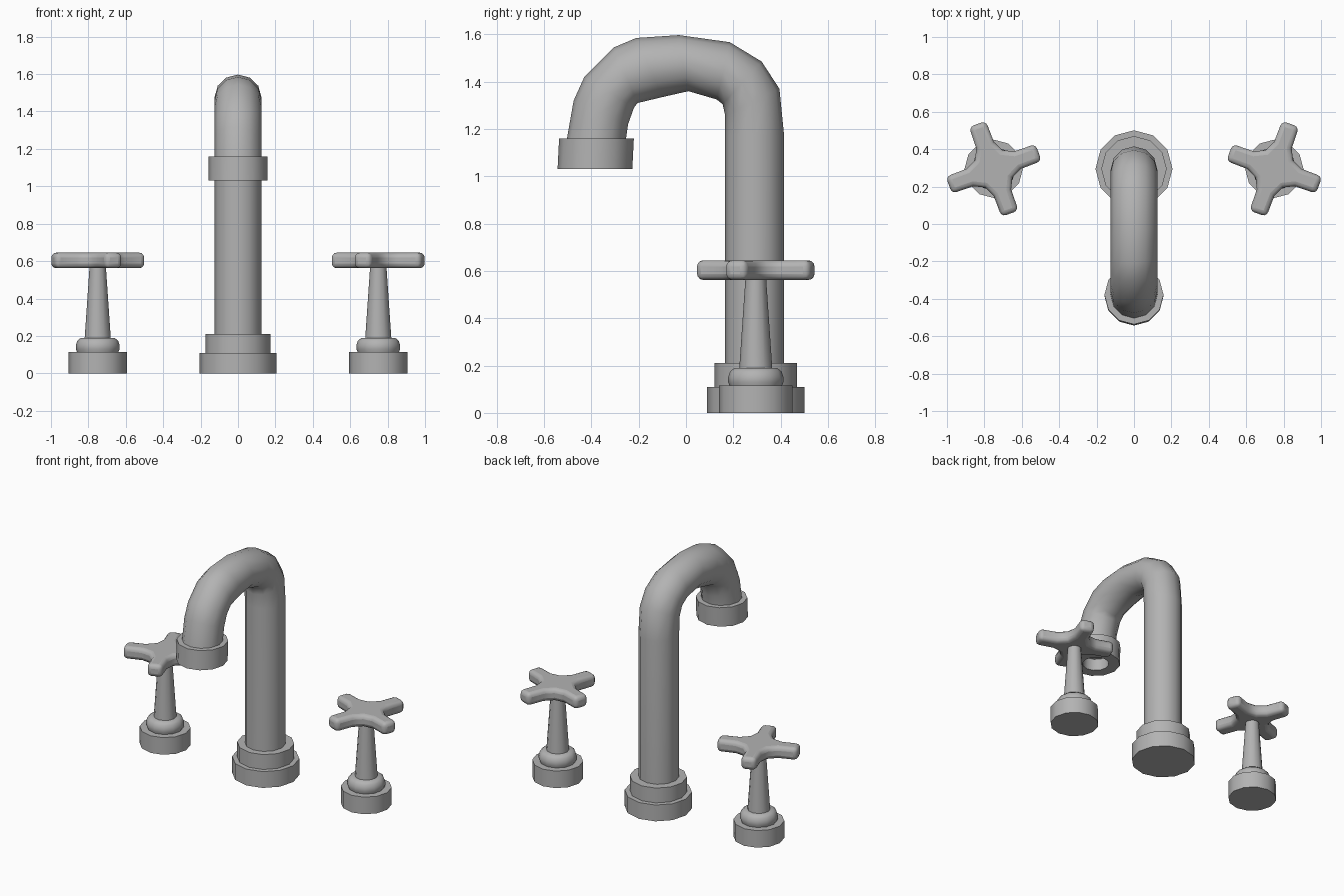
import bpy, bmesh, math
from mathutils import Vector

cube = bpy.data.objects.get("Cube")
if cube:
    bpy.data.objects.remove(cube, do_unlink=True)

SIDES = 12
BACK_Y = 0.295

metal = bpy.data.materials.new("brushed grey metal")
metal.use_nodes = True
grey = (0.45, 0.45, 0.45, 1)
metal.diffuse_color = grey
metal.node_tree.nodes["Principled BSDF"].inputs["Base Color"].default_value = grey


def finish(name, bm, location=(0, 0, 0), angle=42):
    """Turn a bmesh into a smooth-shaded metal object."""
    bmesh.ops.recalc_face_normals(bm, faces=bm.faces)
    mesh = bpy.data.meshes.new(name)
    bm.to_mesh(mesh)
    bm.free()
    mesh.materials.append(metal)
    obj = bpy.data.objects.new(name, mesh)
    obj.location = location
    bpy.context.collection.objects.link(obj)
    bpy.ops.object.select_all(action="DESELECT")
    obj.select_set(True)
    bpy.context.view_layer.objects.active = obj
    bpy.ops.object.shade_smooth_by_angle(angle=math.radians(angle))
    return obj


def loft(bm, rings):
    """Bridge successive rings of points and cap both ends."""
    loops = [[bm.verts.new(p) for p in ring] for ring in rings]
    n = len(loops[0])
    for a, b in zip(loops, loops[1:]):
        for i in range(n):
            j = (i + 1) % n
            bm.faces.new((a[i], a[j], b[j], b[i]))
    bm.faces.new(loops[0][::-1])
    bm.faces.new(loops[-1])


def oval(centre, u, v):
    turns = [2 * math.pi * i / SIDES for i in range(SIDES)]
    return [centre + u * math.cos(t) + v * math.sin(t) for t in turns]


def lathe(name, profile, location, lean=0):
    """Revolve (radius, height) pairs; lean shears the part along y."""
    bm = bmesh.new()
    loft(bm, [oval(Vector((0, lean * z, z)), Vector((r, 0, 0)), Vector((0, r, 0)))
              for r, z in profile])
    return finish(name, bm, location)


# Spout foot: two stepped rings
lathe("spout_base", [(0.206, 0), (0.206, 0.11), (0.1, 0.11)], (0, BACK_Y, 0))
lathe("spout_collar", [(0.175, 0.1), (0.175, 0.21), (0.1, 0.21)], (0, BACK_Y, 0))

# Curved pipe: outer and inner (y, z) of each cross-section
sections = [
    ((0.415, 0.15), (0.165, 0.15)),
    ((0.415, 1.17), (0.165, 1.17)),
    ((0.395, 1.37), (0.165, 1.26)),
    ((0.32, 1.485), (0.155, 1.305)),
    ((0.185, 1.567), (0.13, 1.325)),
    ((-0.03, 1.597), (0.01, 1.36)),
    ((-0.21, 1.585), (-0.1, 1.335)),
    ((-0.305, 1.545), (-0.205, 1.31)),
    ((-0.43, 1.42), (-0.22, 1.29)),
    ((-0.475, 1.32), (-0.245, 1.22)),
    ((-0.505, 1.15), (-0.255, 1.15)),
]
bm = bmesh.new()
rings = []
for outer, inner in sections:
    o, i = Vector((0, *outer)), Vector((0, *inner))
    rings.append(oval((o + i) / 2, Vector((0.125, 0, 0)), (o - i) / 2))
loft(bm, rings)
finish("spout_pipe", bm, angle=60)

# Nozzle with a recessed outlet underneath
lathe("nozzle", [(0.085, 0.08), (0.085, 0), (0.158, 0), (0.158, 0.13), (0.1, 0.13)],
      (0, -0.385, 1.03), lean=0.05)


def cross_handle(name, location, turn):
    """Four-armed grip with webbed corners and rounded edges."""
    bm = bmesh.new()
    outline = []
    for k in range(4):
        a = turn + k * math.pi / 2
        along = Vector((math.cos(a), math.sin(a), 0))
        side = Vector((-along.y, along.x, 0))
        for d, w in ((0.135, -0.05), (0.255, -0.048), (0.255, 0.048), (0.135, 0.05),
                     (0.078, 0.078)):
            outline.append(along * d + side * w)
    up = Vector((0, 0, 0.083))
    loft(bm, [outline, [p + up for p in outline]])
    obj = finish(name, bm, location)
    bevel = obj.modifiers.new("rounded edges", "BEVEL")
    bevel.width = 0.026
    bevel.segments = 3
    bevel.limit_method = "ANGLE"
    bevel.angle_limit = math.radians(50)
    bpy.ops.object.shade_smooth_by_angle(angle=math.radians(60))
    return obj


# Matching handles on each side
for label, s in (("left", 1), ("right", -1)):
    spot = (s * 0.75, BACK_Y, 0)
    lathe(label + "_handle_base", [(0.156, 0), (0.156, 0.115), (0.08, 0.115)], spot)
    lathe(label + "_handle_collar",
          [(0.107, 0.105), (0.117, 0.13), (0.117, 0.15), (0.109, 0.175),
           (0.09, 0.19), (0.05, 0.19)], spot)
    lathe(label + "_handle_stem", [(0.071, 0.17), (0.043, 0.58)], spot)
    cross_handle(label + "_handle_cross", (s * 0.75, BACK_Y, 0.562),
                 -s * math.radians(20))
